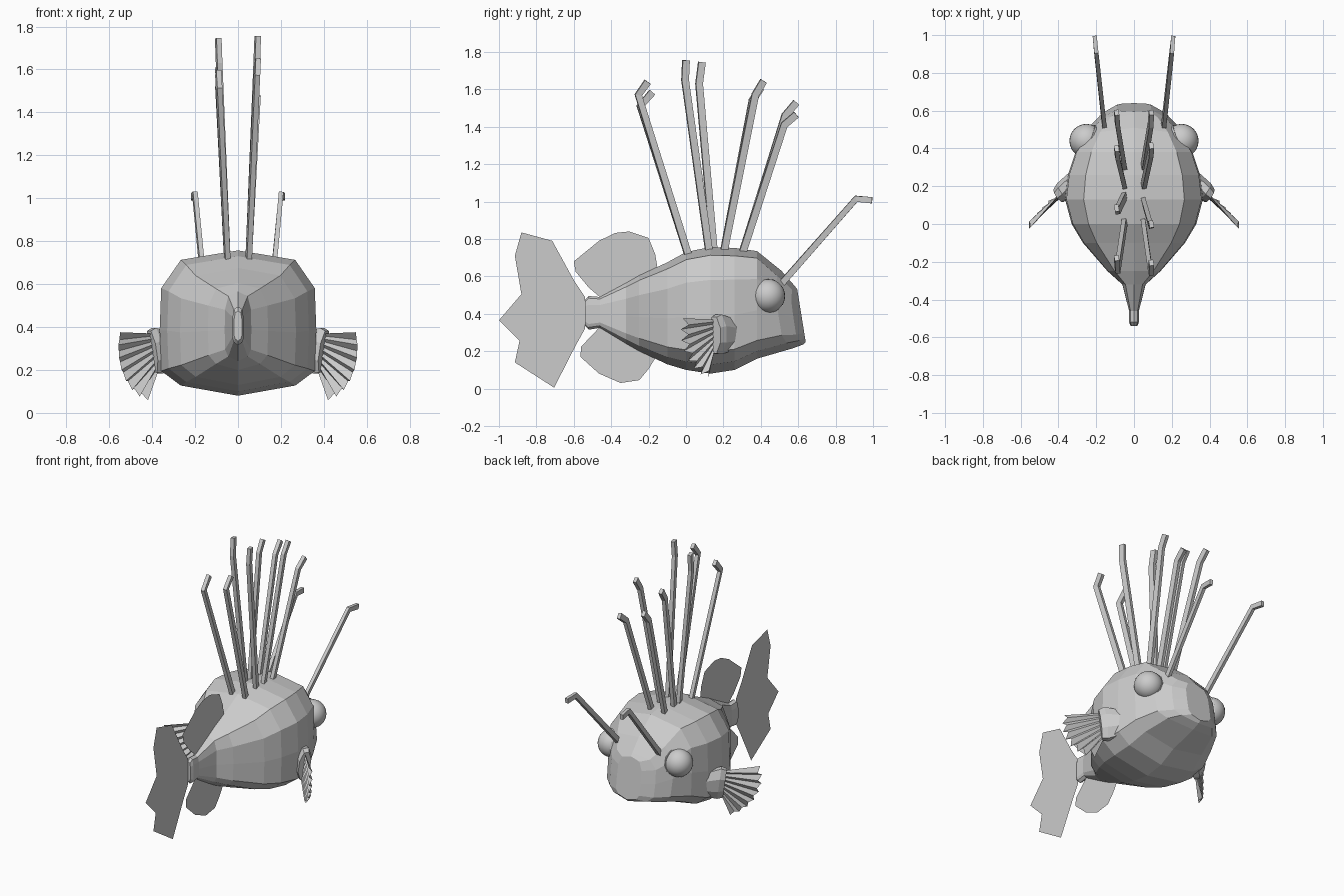
import bpy, bmesh, math
from mathutils import Vector

if "Cube" in bpy.data.objects:
    bpy.data.objects.remove(bpy.data.objects["Cube"])

grey = bpy.data.materials.new("light_grey")
grey.use_nodes = True
grey.diffuse_color = (0.6, 0.6, 0.6, 1)
grey.node_tree.nodes["Principled BSDF"].inputs["Base Color"].default_value = (0.6, 0.6, 0.6, 1)


def finish(name, bm, smooth=False, solid=True):
    if solid:
        bmesh.ops.recalc_face_normals(bm, faces=bm.faces)
    for f in bm.faces:
        f.smooth = smooth
    mesh = bpy.data.meshes.new(name)
    bm.to_mesh(mesh)
    bm.free()
    mesh.materials.append(grey)
    ob = bpy.data.objects.new(name, mesh)
    bpy.context.collection.objects.link(ob)
    return ob


def loft(name, rings):
    """Skin a list of equal-length point rings and cap both ends."""
    bm = bmesh.new()
    vs = [[bm.verts.new(p) for p in r] for r in rings]
    n = len(vs[0])
    for a, b in zip(vs, vs[1:]):
        for i in range(n):
            j = (i + 1) % n
            bm.faces.new((a[i], a[j], b[j], b[i]))
    bm.faces.new(vs[0])
    bm.faces.new(vs[-1])
    return finish(name, bm)


def sweep(name, pts, width, thick):
    """Flat bar along a bent path, wide in the y-z plane."""
    pts = [Vector(p) for p in pts]
    rings = []
    for i, p in enumerate(pts):
        t = (pts[min(i + 1, len(pts) - 1)] - pts[max(i - 1, 0)]).normalized()
        if i == 1:
            t = ((pts[1] - pts[0]).normalized() + (pts[2] - pts[1]).normalized()).normalized()
        w = t.cross(Vector((1, 0.2, 0))).normalized()
        d = t.cross(w)
        rings.append([p + w * a * width / 2 + d * b * thick / 2
                      for a, b in ((1, 1), (1, -1), (-1, -1), (-1, 1))])
    return loft(name, rings)


# Body: squarish sections from tail stem to face
# columns: y at top, y at bottom, top z, bottom z, half width, backward curve at the sides
stations = [
    (-.54, -.54, .475, .335, .018, 0), (-.52, -.52, .495, .315, .026, 0),
    (-.46, -.46, .49, .325, .026, 0), (-.32, -.32, .565, .24, .062, 0),
    (-.25, -.25, .605, .20, .14, 0), (-.10, -.10, .675, .13, .27, 0),
    (.0, .0, .73, .10, .33, 0), (.13, .13, .757, .08, .365, 0),
    (.26, .26, .752, .10, .35, 0), (.38, .38, .735, .16, .31, 0),
    (.51, .57, .63, .215, .245, .05), (.58, .625, .55, .235, .17, .03),
    (.595, .64, .53, .25, .09, 0),
]
half = [(0, 1), (.73, .935), (.98, .74), (1, .45), (.98, .17), (.73, .07), (0, 0)]
section = half + [(-x, t) for x, t in half[-2:0:-1]]
loft("body", [[(w * x, yb + (yt - yb) * t - c * x * x, zb + (zt - zb) * t) for x, t in section]
              for yt, yb, zt, zb, w, c in stations])

# Thin fins on the centre plane
fins = {
    "tail_fin": [(-.54, .49), (-.6, .58), (-.715, .79), (-.88, .835), (-.915, .71), (-.88, .505),
                 (-1, .365), (-.89, .255), (-.915, .14), (-.705, .005), (-.59, .23), (-.54, .32)],
    "upper_rear_fin": [(-.15, .63), (-.165, .72), (-.2, .805), (-.305, .84), (-.38, .832),
                       (-.465, .79), (-.6, .68), (-.59, .625), (-.52, .54), (-.45, .48)],
    "lower_rear_fin": [(-.46, .33), (-.56, .225), (-.565, .17), (-.465, .08), (-.35, .03),
                       (-.25, .045), (-.2, .105), (-.16, .17)],
}
for name, outline in fins.items():
    bm = bmesh.new()
    bm.faces.new([bm.verts.new((0, y, z)) for y, z in outline])
    finish(name, bm, solid=False)

# Back spines: base y, bend (y, z), tip (y, z) for each side
spines = {
    "left": [(.01, -.255, 1.57, -.205, 1.64), (.125, -.005, 1.65, 0, 1.755),
             (.2, .37, 1.57, .415, 1.645), (.3, .525, 1.41, .59, 1.465)],
    "right": [(.01, -.245, 1.51, -.18, 1.585), (.15, .07, 1.63, .085, 1.745),
              (.2, .355, 1.54, .4, 1.61), (.3, .53, 1.46, .59, 1.53)],
}
for side, sx in (("left", 1), ("right", -1)):
    for k, (y0, y1, z1, y2, z2) in enumerate(spines[side]):
        sweep(f"{side}_spine_{k + 1}",
              [(sx * .05, y0, .72), (sx * .088, y1, z1), (sx * .092, y2, z2)], .038, .024)

    # Feeler above the eye
    sweep(f"{side}_feeler", [(sx * .155, .5, .55), (sx * .2, .91, 1.015), (sx * .208, .995, 1.007)],
          .034, .022)

    # Eye ball and faceted socket
    bm = bmesh.new()
    bmesh.ops.create_uvsphere(bm, u_segments=24, v_segments=14, radius=.09)
    bmesh.ops.translate(bm, verts=bm.verts, vec=(sx * .252, .44, .495))
    finish(f"{side}_eye", bm, smooth=True)
    bm = bmesh.new()
    bmesh.ops.create_cone(bm, cap_ends=True, segments=12, radius1=.085, radius2=.1, depth=.07)
    axis = Vector((sx * .85, .4, .15))
    bmesh.ops.rotate(bm, verts=bm.verts, matrix=axis.to_track_quat('Z', 'Y').to_matrix())
    bmesh.ops.translate(bm, verts=bm.verts, vec=Vector((sx * .25, .435, .495)) - axis * .035)
    finish(f"{side}_eye_socket", bm)

    # Side fin root: flattened eight-sided stub
    across = Vector((sx * .5, .8, 0))
    rings = []
    for c, h, w in (((.31, .24, .29), .09, .05), ((.375, .175, .29), .115, .055),
                    ((.4, .15, .285), .105, .045)):
        c = Vector((c[0] * sx, c[1], c[2]))
        ring = []
        for i in range(8):
            a = math.tau * (i + .5) / 8
            p = c + across * w * math.cos(a) + Vector((sx * .15, 0, 1)) * h * math.sin(a)
            ring.append(p)
        rings.append(ring)
    loft(f"{side}_fin_root", rings)

    # Side fin: pleated fan
    out = Vector((sx * .68, -.73, 0))
    normal = Vector((sx * .73, .68, 0))
    folds = 14
    bm = bmesh.new()
    inner, outer = [], []
    for i in range(folds + 1):
        f = i / folds
        a = math.radians(18 - 98 * f)
        ridge = 1 if i % 2 else -1
        r = .245 if i % 2 == 0 else .215
        root = Vector((sx * (.405 - .03 * f), .15, .37 - .18 * f))
        tip = Vector((sx * .4, .16, .3)) + out * r * math.cos(a) + Vector((0, 0, r * math.sin(a)))
        inner.append(bm.verts.new(root + normal * .003 * ridge))
        outer.append(bm.verts.new(tip + normal * .013 * ridge))
    for i in range(folds):
        bm.faces.new((inner[i], outer[i], outer[i + 1], inner[i + 1]))
    finish(f"{side}_side_fin", bm, solid=False)
